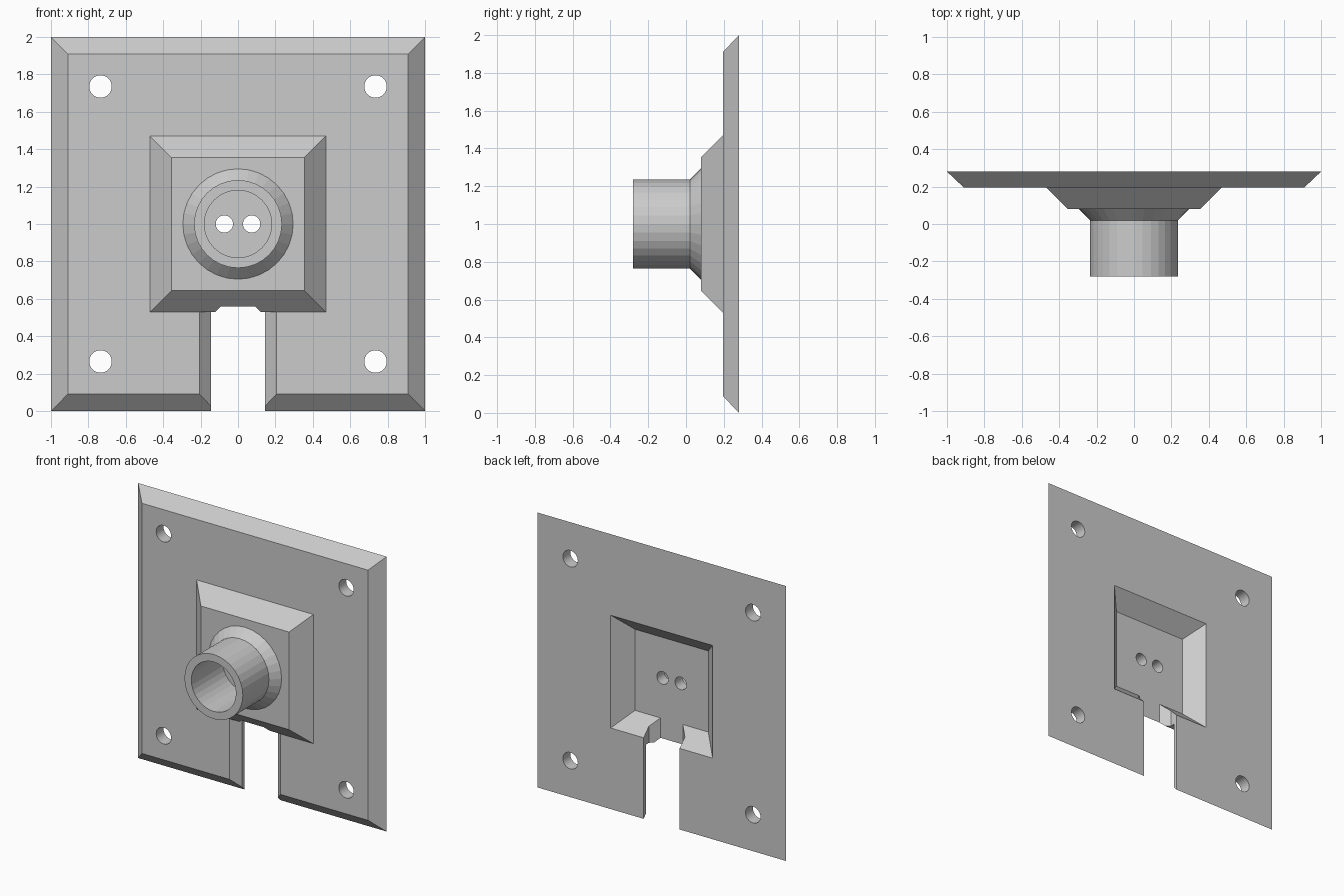
import bpy, bmesh
from math import sin, cos, pi

if "Cube" in bpy.data.objects:
    bpy.data.objects.remove(bpy.data.objects["Cube"])


def loft(name, rings):
    """Closed solid skinned through rings of equal point count."""
    bm = bmesh.new()
    loops = [[bm.verts.new(p) for p in ring] for ring in rings]
    for a, b in zip(loops, loops[1:]):
        for i in range(len(a)):
            j = (i + 1) % len(a)
            bm.faces.new((a[i], a[j], b[j], b[i]))
    bm.faces.new(loops[0])
    bm.faces.new(loops[-1])
    bmesh.ops.recalc_face_normals(bm, faces=bm.faces)
    mesh = bpy.data.meshes.new(name)
    bm.to_mesh(mesh)
    bm.free()
    ob = bpy.data.objects.new(name, mesh)
    bpy.context.collection.objects.link(ob)
    return ob


def square(half, y, cz=1.0):
    return [(sx * half, y, cz + sz * half)
            for sx, sz in ((-1, -1), (1, -1), (1, 1), (-1, 1))]


def circle(r, y, cx=0.0, cz=1.0, n=32):
    return [(cx + r * cos(2 * pi * i / n), y, cz + r * sin(2 * pi * i / n))
            for i in range(n)]


def channel(name, half_profile, top):
    """Vertical cutter, mirrored (x, y) profile, from below the plate to top."""
    outline = half_profile + [(-x, y) for x, y in reversed(half_profile)]
    return loft(name, [[(x, y, z) for x, y in outline] for z in (-0.1, top)])


def combine(target, tool, operation):
    mod = target.modifiers.new(operation.lower(), 'BOOLEAN')
    mod.operation = operation
    mod.solver = 'EXACT'
    mod.object = tool
    bpy.context.view_layer.objects.active = target
    bpy.ops.object.modifier_apply(modifier=mod.name)
    bpy.data.objects.remove(tool, do_unlink=True)


# Bevelled wall plate with the flared cable notch
plate = loft("wall_plate", [square(0.91, 0.195, 1), square(1.0, 0.28, 1)])
for v in plate.data.vertices:
    v.co.z = max(0.0, v.co.z)
combine(plate, channel("notch", [(0.145, 0.35), (0.145, 0.255), (0.25, 0.15)], 0.53),
        'DIFFERENCE')

# Raised tapered housing and the round socket tube
combine(plate, loft("housing", [square(0.355, 0.08), square(0.47, 0.195),
                                square(0.47, 0.27)]), 'UNION')
combine(plate, loft("tube", [circle(0.235, -0.28), circle(0.235, 0.02),
                             circle(0.295, 0.08), circle(0.295, 0.12)]), 'UNION')

# Hollow back of the housing and the cable slot through its lower wall
combine(plate, loft("cavity", [square(0.295, 0.165), square(0.43, 0.30)]), 'DIFFERENCE')
combine(plate, channel("cable_slot", [(0.145, 0.35), (0.145, 0.22), (0.09, 0.165)], 0.75),
        'DIFFERENCE')

# Tube bore, two wire holes and four screw holes
combine(plate, loft("bore", [circle(0.18, -0.4), circle(0.18, 0.08)]), 'DIFFERENCE')
holes = [(s * 0.073, 1.0, 0.046) for s in (-1, 1)]
holes += [(s * 0.735, z, 0.06) for s in (-1, 1) for z in (0.265, 1.735)]
for x, z, r in holes:
    combine(plate, loft("hole", [circle(r, 0.0, x, z), circle(r, 0.4, x, z)]),
            'DIFFERENCE')
